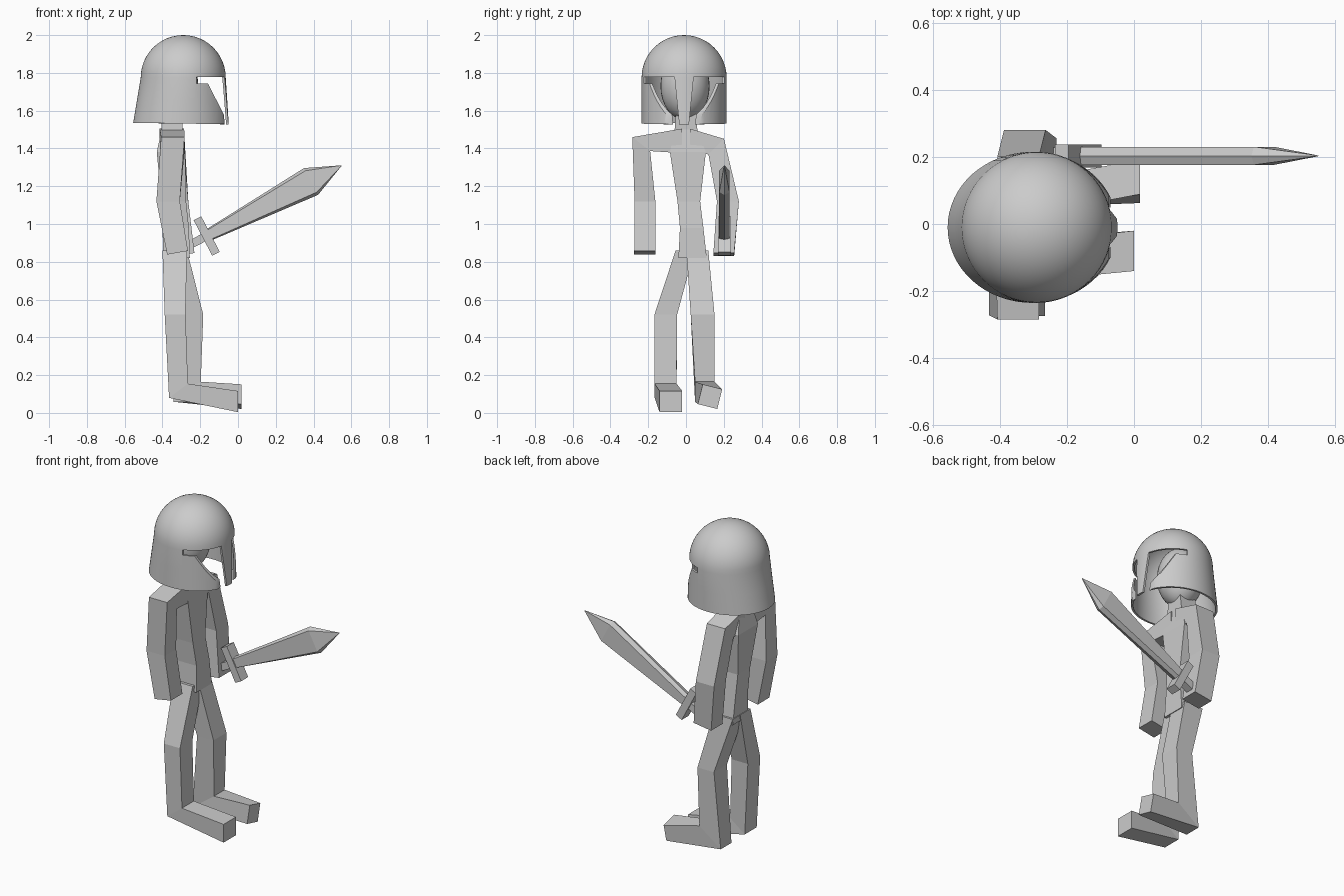
import bpy, bmesh, math
from mathutils import Matrix, Vector

if "Cube" in bpy.data.objects:
    bpy.data.objects.remove(bpy.data.objects["Cube"])

grey = bpy.data.materials.new("plain grey")
grey.diffuse_color = (0.6, 0.6, 0.6, 1)
grey.use_nodes = True
grey.node_tree.nodes["Principled BSDF"].inputs["Base Color"].default_value = grey.diffuse_color


def finish(name, bm):
    """Turn a bmesh into a named grey object with outward normals."""
    bmesh.ops.recalc_face_normals(bm, faces=bm.faces)
    me = bpy.data.meshes.new(name)
    bm.to_mesh(me)
    bm.free()
    ob = bpy.data.objects.new(name, me)
    bpy.context.collection.objects.link(ob)
    me.materials.append(grey)
    return ob


def loft(bm, rings, cap_start=True, cap_end=True):
    """Skin a list of closed point rings."""
    vs = [[bm.verts.new(p) for p in r] for r in rings]
    n = len(vs[0])
    for a, b in zip(vs, vs[1:]):
        for i in range(n):
            j = (i + 1) % n
            bm.faces.new((a[i], a[j], b[j], b[i]))
    if cap_start:
        bm.faces.new(vs[0])
    if cap_end:
        bm.faces.new(vs[-1])
    return vs


def limb(name, sections):
    """Square tube; section = x, y, z, half depth, half width, tilt, roll."""
    rings = []
    for x, y, z, hx, hy, tilt, roll in sections:
        m = (Matrix.Rotation(math.radians(roll), 3, 'X')
             @ Matrix.Rotation(math.radians(-tilt), 3, 'Y'))
        rings.append([Vector((x, y, z)) + m @ Vector((a * hx, b * hy, 0))
                      for a, b in ((-1, -1), (1, -1), (1, 1), (-1, 1))])
    bm = bmesh.new()
    loft(bm, rings)
    return finish(name, bm)


def smooth(ob):
    bpy.ops.object.select_all(action='DESELECT')
    ob.select_set(True)
    bpy.context.view_layer.objects.active = ob
    bpy.ops.object.shade_smooth_by_angle(angle=math.radians(30))


# Torso with neck
limb("torso", [
    (-0.345, 0.0, 1.62, 0.055, 0.05, 0, 0),
    (-0.350, 0.0, 1.50, 0.055, 0.06, 0, 0),
    (-0.355, 0.01, 1.38, 0.075, 0.095, 0, 0),
    (-0.340, 0.015, 1.12, 0.065, 0.06, 0, 0),
    (-0.330, 0.03, 0.98, 0.070, 0.062, 0, 0),
    (-0.325, 0.035, 0.82, 0.070, 0.075, 0, 0)])

# Arms, mitred at the shoulder
limb("right_arm", [
    (-0.350, -0.02, 1.440, 0.065, 0.065, 0, -90),
    (-0.345, -0.237, 1.423, 0.062, 0.060, 0, -38),
    (-0.370, -0.217, 1.120, 0.062, 0.055, 0, 0),
    (-0.320, -0.218, 0.848, 0.056, 0.056, 10, 0)])
limb("left_arm", [
    (-0.350, 0.02, 1.440, 0.065, 0.065, 0, 90),
    (-0.345, 0.160, 1.410, 0.062, 0.058, 0, 45),
    (-0.325, 0.222, 1.120, 0.062, 0.058, 0, 0),
    (-0.290, 0.200, 0.838, 0.060, 0.055, 8, 0)])

# Legs, bent at the ankle into the feet
limb("right_leg", [
    (-0.335, -0.005, 0.86, 0.065, 0.050, 0, 0),
    (-0.333, -0.107, 0.52, 0.055, 0.060, 0, 0),
    (-0.315, -0.108, 0.117, 0.0625, 0.058, 37, 0),
    (0.000, -0.080, 0.060, 0.056, 0.060, 90, 0)])
limb("left_leg", [
    (-0.335, 0.060, 0.86, 0.065, 0.058, 0, 0),
    (-0.240, 0.088, 0.52, 0.056, 0.063, 0, 0),
    (-0.270, 0.100, 0.112, 0.090, 0.052, 36, 0),
    (0.018, 0.127, 0.086, 0.054, 0.053, 90, -14)])

# Head inside the helmet
bm = bmesh.new()
bmesh.ops.create_uvsphere(
    bm, u_segments=32, v_segments=16, radius=1,
    matrix=Matrix.Translation((-0.34, -0.005, 1.73)) @ Matrix.Diagonal((0.13, 0.13, 0.18, 1)))
smooth(finish("head", bm))

# Helmet shell: round dome over a skirt that flares to the back
N = 64
YC = -0.01


def oval(z, cx, rx, ry, slope=0.0):
    return [(cx + rx * math.cos(t), YC + ry * math.sin(t), z - slope * math.cos(t))
            for t in (2 * math.pi * i / N for i in range(N))]


rings = [oval(1.532, -0.302, 0.253, 0.225, 0.004), oval(1.655, -0.296, 0.239, 0.225)]
for k in range(12):
    t = k / 12 * math.pi / 2
    r = 0.225 * math.cos(t)
    rings.append(oval(1.775 + 0.225 * math.sin(t), -0.29, r, r))
bm = bmesh.new()
vs = loft(bm, rings, False, False)
top = bm.verts.new((-0.29, YC, 2.0))
for i in range(N):
    bm.faces.new((vs[-1][i], vs[-1][(i + 1) % N], top))
helmet = finish("helmet", bm)
sol = helmet.modifiers.new("thickness", 'SOLIDIFY')
sol.thickness = 0.012
sol.offset = -1

# Face opening: eye slit and cheek cut on both sides, leaving a tapered nose guard
profile = [(-0.22, 1.745), (-0.22, 1.778), (0.1, 1.778), (0.1, 1.5),
           (-0.068, 1.5), (-0.075, 1.58), (-0.16, 1.745)]
bm = bmesh.new()
for s in (-1, 1):
    loft(bm, [[(x, YC + s * (0.026 + (z - 1.53) * 0.1), z) for x, z in profile],
              [(x, YC + s * 0.4, z) for x, z in profile]])
cutter = finish("face_cutter", bm)
cutter.hide_render = True
cut = helmet.modifiers.new("face opening", 'BOOLEAN')
cut.operation = 'DIFFERENCE'
cut.solver = 'EXACT'
cut.object = cutter
bpy.context.view_layer.update()
deps = bpy.context.evaluated_depsgraph_get()
baked = bpy.data.meshes.new_from_object(helmet.evaluated_get(deps))
helmet.modifiers.clear()
helmet.data = baked
bpy.data.objects.remove(cutter)
smooth(helmet)

# Sword: everything is placed along one slanted axis
origin = Vector((-0.245, 0.203, 0.895))
axis = Vector((0.886, 0, 0.463))
up = Vector((-0.463, 0, 0.886))
side = Vector((0, 1, 0))


def sword_part(name, stations, shape):
    """Stations are distance along axis, half height, half thickness."""
    bm = bmesh.new()
    loft(bm, [[origin + axis * d + up * (h * a) + side * (t * b) for a, b in shape]
              for d, h, t in stations])
    return finish(name, bm)


box = [(1, 1), (1, -1), (-1, -1), (-1, 1)]
hexagon = [(1, 0), (0.8, -1), (-0.8, -1), (-1, 0), (-0.8, 1), (0.8, 1)]
sword_part("sword_grip", [(-0.03, 0.022, 0.025), (0.10, 0.022, 0.025)], box)
sword_part("sword_guard", [(0.067, 0.106, 0.034), (0.112, 0.106, 0.034)], box)
sword_part("sword_blade", [(0.10, 0.032, 0.027), (0.713, 0.08, 0.027),
                           (0.896, 0.001, 0.001)], hexagon)
